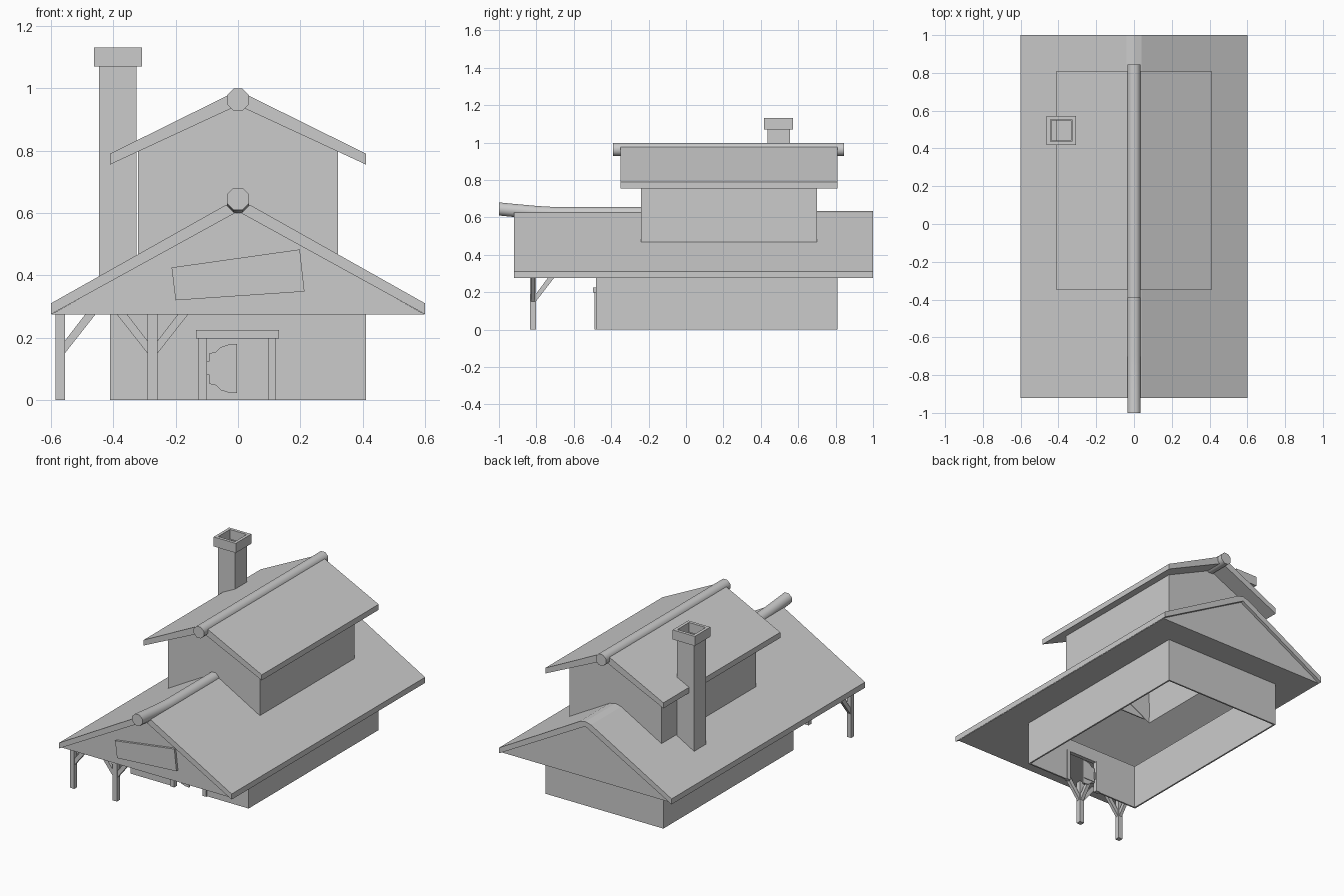
import bpy, bmesh, math
from mathutils import Vector

if "Cube" in bpy.data.objects:
    bpy.data.objects.remove(bpy.data.objects["Cube"])


def finish(name, bm):
    bmesh.ops.recalc_face_normals(bm, faces=bm.faces)
    me = bpy.data.meshes.new(name)
    bm.to_mesh(me)
    bm.free()
    ob = bpy.data.objects.new(name, me)
    bpy.context.collection.objects.link(ob)
    return ob


def prism(name, pts, a, b, axis='y'):
    """Extrude an outline from a to b: (x, z) along y, (y, z) along x."""
    bm = bmesh.new()
    put = (lambda p, t: (p[0], t, p[1])) if axis == 'y' else (lambda p, t: (t, p[0], p[1]))
    lo = [bm.verts.new(put(p, a)) for p in pts]
    hi = [bm.verts.new(put(p, b)) for p in pts]
    bm.faces.new(lo)
    bm.faces.new(hi)
    n = len(pts)
    for i in range(n):
        j = (i + 1) % n
        bm.faces.new((lo[i], lo[j], hi[j], hi[i]))
    return finish(name, bm)


def box(name, x0, x1, y0, y1, z0, z1):
    return prism(name, [(x0, z0), (x1, z0), (x1, z1), (x0, z1)], y0, y1)


def frame(name, outer, inner, z0, z1):
    """Rectangular ring; outer and inner are (x0, x1, y0, y1)."""
    bm = bmesh.new()
    rings = []
    for r in (outer, inner):
        for z in (z0, z1):
            rings.append([bm.verts.new((r[i], r[j], z)) for i, j in ((0, 2), (1, 2), (1, 3), (0, 3))])
    ol, oh, il, ih = rings
    for p, q in ((ol, oh), (il, ih), (ol, il), (oh, ih)):
        for i in range(4):
            j = (i + 1) % 4
            bm.faces.new((p[i], p[j], q[j], q[i]))
    return finish(name, bm)


def cut(ob, cutter):
    m = ob.modifiers.new("cut", 'BOOLEAN')
    m.object, m.operation, m.solver = cutter, 'DIFFERENCE', 'EXACT'
    bpy.context.view_layer.objects.active = ob
    bpy.ops.object.modifier_apply(modifier=m.name)
    bpy.data.objects.remove(cutter)


def beam(name, path, r=0.038, sides=8):
    """Octagonal log through (y, z) centre points."""
    bm = bmesh.new()
    rings = []
    for y, z in path:
        ring = []
        for k in range(sides):
            a = 2 * math.pi * (k + 0.5) / sides
            ring.append(bm.verts.new((r * math.cos(a), y, z + r * math.sin(a))))
        rings.append(ring)
    for p, q in zip(rings, rings[1:]):
        for i in range(sides):
            j = (i + 1) % sides
            bm.faces.new((p[i], p[j], q[j], q[i]))
    bm.faces.new(rings[0])
    bm.faces.new(rings[-1])
    ob = finish(name, bm)
    bpy.ops.object.select_all(action='DESELECT')
    ob.select_set(True)
    bpy.context.view_layer.objects.active = ob
    bpy.ops.object.shade_smooth_by_angle(angle=math.radians(50))
    return ob


# Ground floor walls with a doorway
walls = frame("ground_floor_walls", (-.41, .41, -.48, .81), (-.40, .40, -.47, .80), 0, .278)
cut(walls, box("doorway_cutter", -.1, .1, -.6, -.4, -.1, .197))

# Lower roof slab, opened under the upper storey
lower_roof = prism("lower_roof", [(-.6, .275), (-.6, .31), (-.04, .625), (0, .635), (.04, .625),
                                  (.6, .31), (.6, .275), (0, .605)], -.92, 1)
cut(lower_roof, box("stairwell_cutter", -.31, .31, -.23, .69, .2, .9))

# Gable panels and flat eave underside
for name, y in (("front_gable", -.90), ("back_gable", .97)):
    prism(name, [(-.598, .275), (.598, .275), (0, .61)], y, y + .01)
frame("soffit", (-.595, .595, -.90, .98), (-.41, .41, -.48, .81), .275, .279)

# Upper storey: pentagon shell, open below
upper = prism("upper_walls", [(-.32, .45), (.32, .45), (.32, .80), (0, .95), (-.32, .80)], -.24, .70)
bm = bmesh.new()
bm.from_mesh(upper.data)
bmesh.ops.delete(bm, geom=[f for f in bm.faces if f.normal.z < -.9], context='FACES_ONLY')
bm.to_mesh(upper.data)
bm.free()
shell = upper.modifiers.new("thickness", 'SOLIDIFY')
shell.thickness, shell.offset = .01, -1

# Upper roof
prism("upper_roof", [(-.41, .755), (-.41, .79), (-.03, .978), (0, .985), (.03, .978),
                     (.41, .79), (.41, .755), (0, .945)], -.35, .81)

# Ridge logs, the lower one curving up at the front
beam("upper_ridge_log", [(-.39, .963), (.845, .963)])
beam("lower_ridge_log", [(-1, .645), (-.92, .637), (-.8, .626), (-.7, .62), (-.23, .619)])

# Chimney
cx, cy = -.385, .495


def square(h):
    return (cx - h, cx + h, cy - h, cy + h)


frame("chimney_shaft", square(.06), square(.052), .38, 1.07)
frame("chimney_cap", square(.077), square(.058), 1.07, 1.13)

# Hanging sign board
prism("sign_board", [(-.213, .425), (.198, .483), (.213, .348), (-.2, .32)], -.915, -.90)

# Porch posts with diagonal braces
for n, (x0, x1, sides) in enumerate(((-.585, -.555, (1,)), (-.29, -.258, (-1, 1)))):
    box(f"porch_post_{n}", x0, x1, -.833, -.803, 0, .278)
    for s in sides:
        e = x1 if s > 0 else x0
        prism(f"side_brace_{n}_{s}", [(e, .15), (e + s * .1, .277), (e + s * .067, .277), (e, .19)],
              -.828, -.808)
    prism(f"rear_brace_{n}", [(-.803, .15), (-.705, .277), (-.738, .277), (-.803, .19)],
          x0 + .005, x1 - .005, 'x')

# Door surround
box("door_lintel", -.135, .132, -.496, -.47, .197, .225)
for name, x0, x1 in (("left_jamb", -.128, -.1), ("right_jamb", .097, .122)):
    box(f"door_{name}", x0, x1, -.49, -.465, 0, .197)

# Half-height swing door leaf: outline mirrored about its middle height
top = [(-.092, .15), (-.07, .155), (-.055, .17), (-.03, .178), (-.003, .18)]
leaf = top + [(x, .202 - z) for x, z in reversed(top)]
prism("swing_door", leaf, -.482, -.472)
box("swing_door_panel", -.085, -.01, -.486, -.468, .057, .148)
box("swing_door_hinge", -.1, -.09, -.483, -.471, .08, .125)
